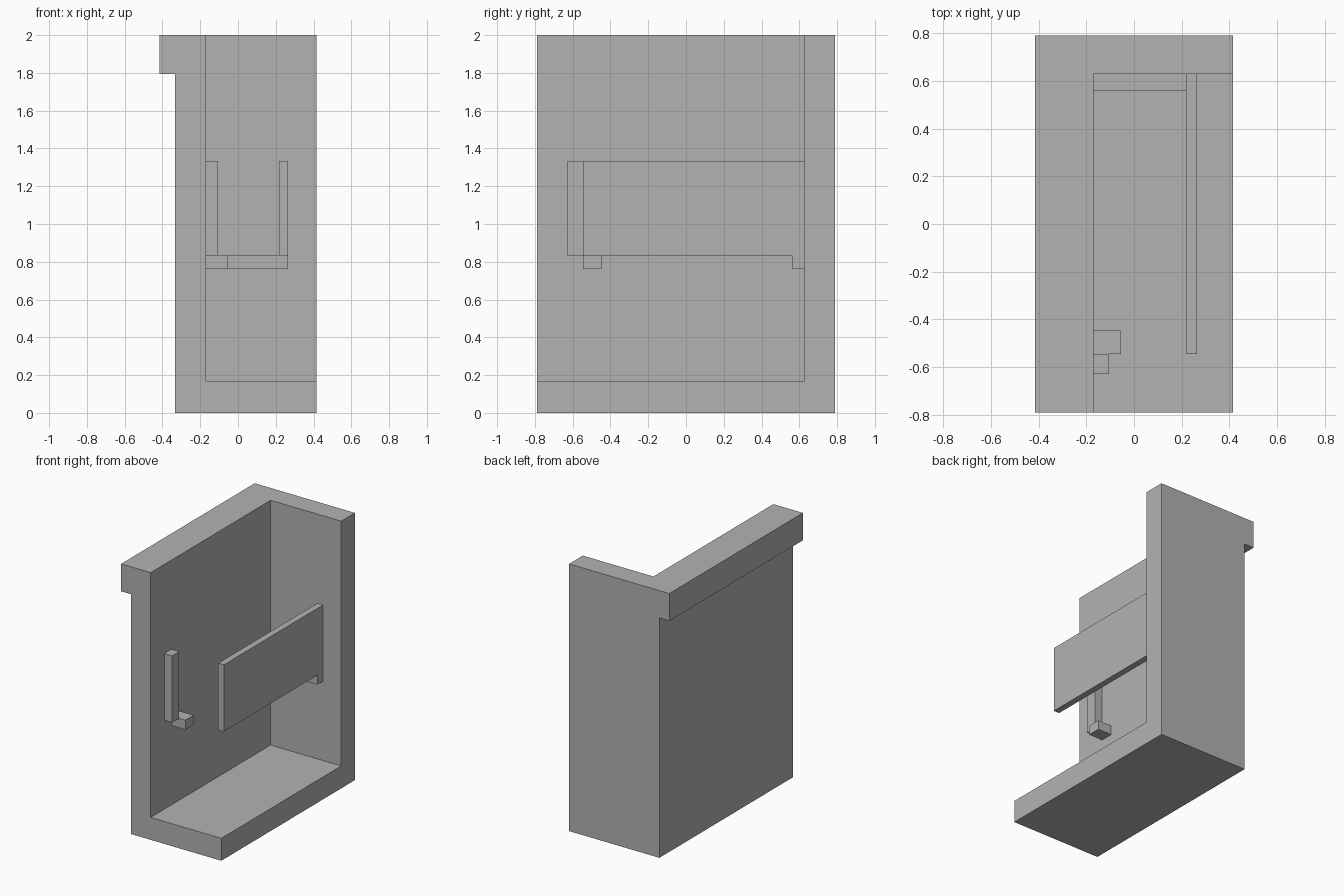
import bpy
import bmesh

cube = bpy.data.objects.get("Cube")
if cube:
    bpy.data.objects.remove(cube, do_unlink=True)

# Single plain colour
grey = bpy.data.materials.new("light grey")
grey.use_nodes = True
colour = (0.448, 0.448, 0.448, 1)
grey.diffuse_color = colour
grey.node_tree.nodes["Principled BSDF"].inputs["Base Color"].default_value = colour


def extrude_profile(name, profile, y0, y1):
    """Solid made by sweeping an x-z outline from y0 to y1."""
    bm = bmesh.new()
    face = bm.faces.new([bm.verts.new((x, y0, z)) for x, z in profile])
    swept = bmesh.ops.extrude_face_region(bm, geom=[face])["geom"]
    verts = [g for g in swept if isinstance(g, bmesh.types.BMVert)]
    bmesh.ops.translate(bm, verts=verts, vec=(0, y1 - y0, 0))
    bmesh.ops.recalc_face_normals(bm, faces=bm.faces)
    mesh = bpy.data.meshes.new(name)
    bm.to_mesh(mesh)
    bm.free()
    mesh.materials.append(grey)
    obj = bpy.data.objects.new(name, mesh)
    bpy.context.collection.objects.link(obj)
    return obj


def box(name, x, y, z):
    outline = [(x[0], z[0]), (x[1], z[0]), (x[1], z[1]), (x[0], z[1])]
    return extrude_profile(name, outline, *y)


# Shared dimensions
outer, side, inner = 0.415, -0.333, -0.17
length, end_wall = 0.79, 0.628
floor, rim, top = 0.168, 1.795, 2.0
panel_z = (0.833, 1.333)
support_z = (0.762, 0.833)

# Housing: outer block with an overhanging rim, hollowed from the open sides
housing = extrude_profile("housing", [
    (side, 0), (outer, 0), (outer, top), (-outer, top), (-outer, rim), (side, rim),
], -length, length)
cutter = box("housing_cutter", (inner, 1), (-1, end_wall), (floor, top + 1))
cutter.hide_render = True
hollow = housing.modifiers.new("hollow", "BOOLEAN")
hollow.operation = "DIFFERENCE"
hollow.solver = "EXACT"
hollow.object = cutter
bpy.context.view_layer.objects.active = housing
bpy.ops.object.modifier_apply(modifier=hollow.name)
bpy.data.objects.remove(cutter, do_unlink=True)

# Hanging panel and the ledge under its inner end
box("panel", (0.218, 0.265), (-0.545, end_wall), panel_z)
box("end_ledge", (inner, 0.265), (0.56, end_wall), support_z)

# Upright stop and small support block on the long wall
box("upright_stop", (inner, -0.105), (-0.628, -0.545), panel_z)
box("support_block", (inner, -0.054), (-0.545, -0.447), support_z)
